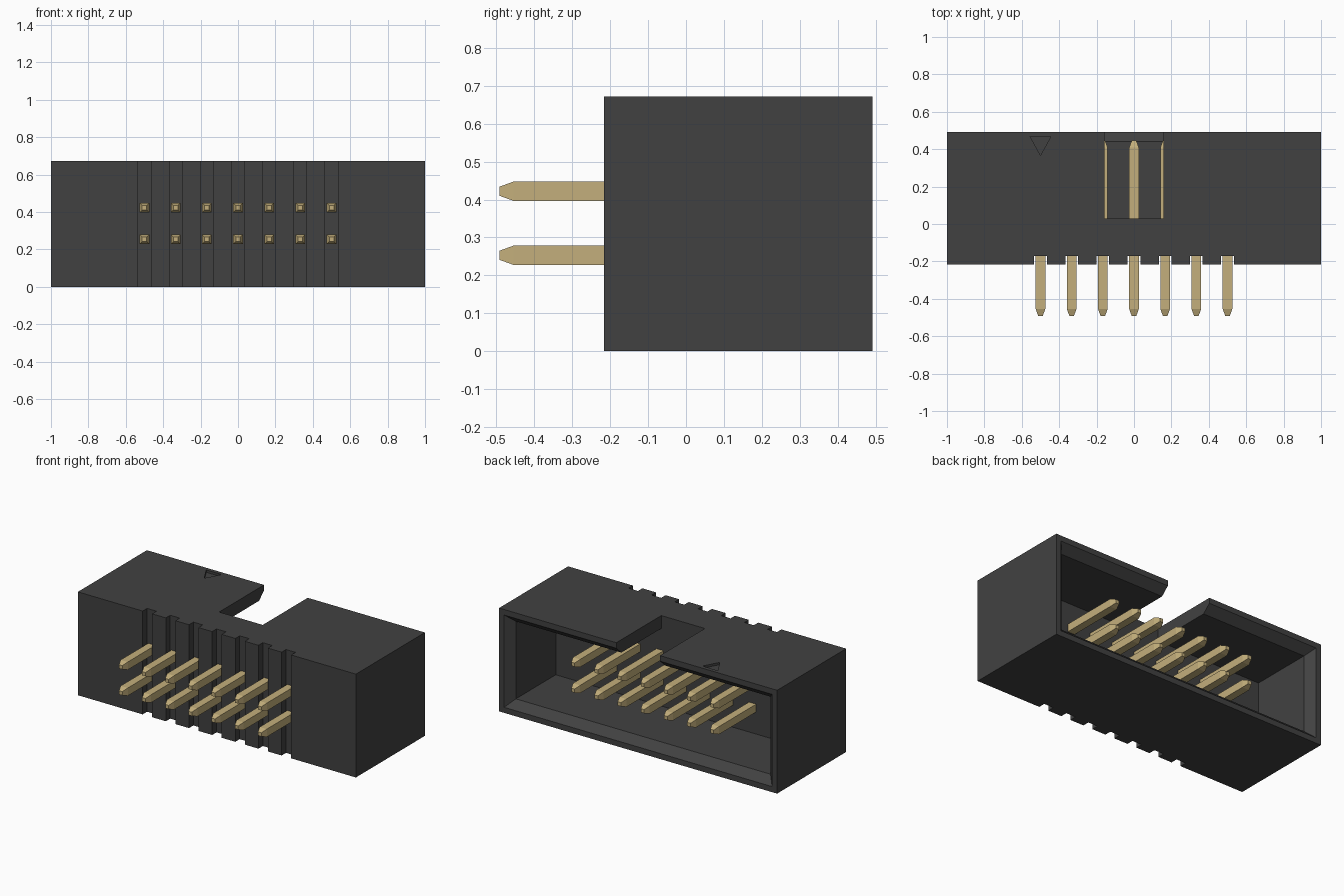
import bpy
import bmesh

if "Cube" in bpy.data.objects:
    bpy.data.objects.remove(bpy.data.objects["Cube"])

FRONT, BACK = -0.217, 0.492      # housing depth
HEIGHT = 0.672
FLOOR_Y = 0.03                   # bottom of the cavity
PITCH = 1 / 6
PIN_X = [i * PITCH for i in range(-3, 4)]
PIN_Z = [0.253, 0.422]


def material(name, rgb, roughness):
    m = bpy.data.materials.new(name)
    m.use_nodes = True
    m.diffuse_color = (*rgb, 1)
    bsdf = next(n for n in m.node_tree.nodes if n.type == 'BSDF_PRINCIPLED')
    bsdf.inputs["Base Color"].default_value = (*rgb, 1)
    bsdf.inputs["Roughness"].default_value = roughness
    return m


black = material("black plastic", (0.053, 0.053, 0.053), 0.6)
gold = material("gold plating", (0.55, 0.43, 0.2), 0.4)


def loft(name, rings, mat):
    """Closed solid through rings that have equal point counts."""
    bm = bmesh.new()
    loops = [[bm.verts.new(p) for p in ring] for ring in rings]
    n = len(loops[0])
    for a, b in zip(loops, loops[1:]):
        for i in range(n):
            j = (i + 1) % n
            bm.faces.new((a[i], a[j], b[j], b[i]))
    bm.faces.new(loops[0])
    bm.faces.new(loops[-1])
    bmesh.ops.recalc_face_normals(bm, faces=bm.faces)
    mesh = bpy.data.meshes.new(name)
    bm.to_mesh(mesh)
    bm.free()
    mesh.materials.append(mat)
    ob = bpy.data.objects.new(name, mesh)
    bpy.context.collection.objects.link(ob)
    return ob


def prism(name, outline, z0, z1, mat):
    return loft(name, [[(x, y, z) for x, y in outline] for z in (z0, z1)], mat)


def rect(x, y, z, hx, hz):
    """Rectangle across the y axis."""
    return [(x - hx, y, z - hz), (x + hx, y, z - hz),
            (x + hx, y, z + hz), (x - hx, y, z + hz)]


def cut(target, cutter):
    cutter.hide_render = True
    mod = target.modifiers.new("cut", 'BOOLEAN')
    mod.object = cutter
    mod.operation = 'DIFFERENCE'
    mod.solver = 'EXACT'
    bpy.context.view_layer.objects.active = target
    bpy.ops.object.modifier_apply(modifier=mod.name)
    bpy.data.objects.remove(cutter)


# Housing: outline with a vertical groove behind every pin column
outline = [(-1, BACK), (-1, FRONT)]
for x in PIN_X:
    outline += [(x - 0.034, FRONT), (x - 0.034, FRONT + 0.045),
                (x + 0.034, FRONT + 0.045), (x + 0.034, FRONT)]
outline += [(1, FRONT), (1, BACK)]
housing = prism("housing", outline, 0, HEIGHT, black)

# Mating cavity with a chamfered mouth
mid = HEIGHT / 2
wall, rim, lead = 0.084, 0.036, 0.052
cavity_rings = []
for y, t in ((FLOOR_Y, wall), (BACK - lead, wall),
             (BACK + lead, 2 * rim - wall)):
    cavity_rings.append(rect(0, y, mid, 1 - t, mid - t))
cut(housing, loft("cavity_cutter", cavity_rings, black))

# Keying notch through the top wall
cut(housing, prism("notch_cutter", [(-0.157, FLOOR_Y), (0.157, FLOOR_Y),
                                    (0.157, 0.6), (-0.157, 0.6)],
                   mid, HEIGHT + 0.1, black))

# Recessed triangle marking the first pin
cut(housing, prism("mark_cutter", [(-0.555, 0.467), (-0.5, 0.367),
                                   (-0.445, 0.467)],
                   HEIGHT - 0.015, HEIGHT + 0.1, black))

# Square pins with tapered tips at both ends
for row, z in zip(("lower", "upper"), PIN_Z):
    for i, x in enumerate(PIN_X):
        stations = ((-0.492, 0.012), (-0.455, 0.0255),
                    (0.41, 0.0255), (0.447, 0.012))
        loft(f"{row}_pin_{i + 1}", [rect(x, y, z, h, h) for y, h in stations], gold)
